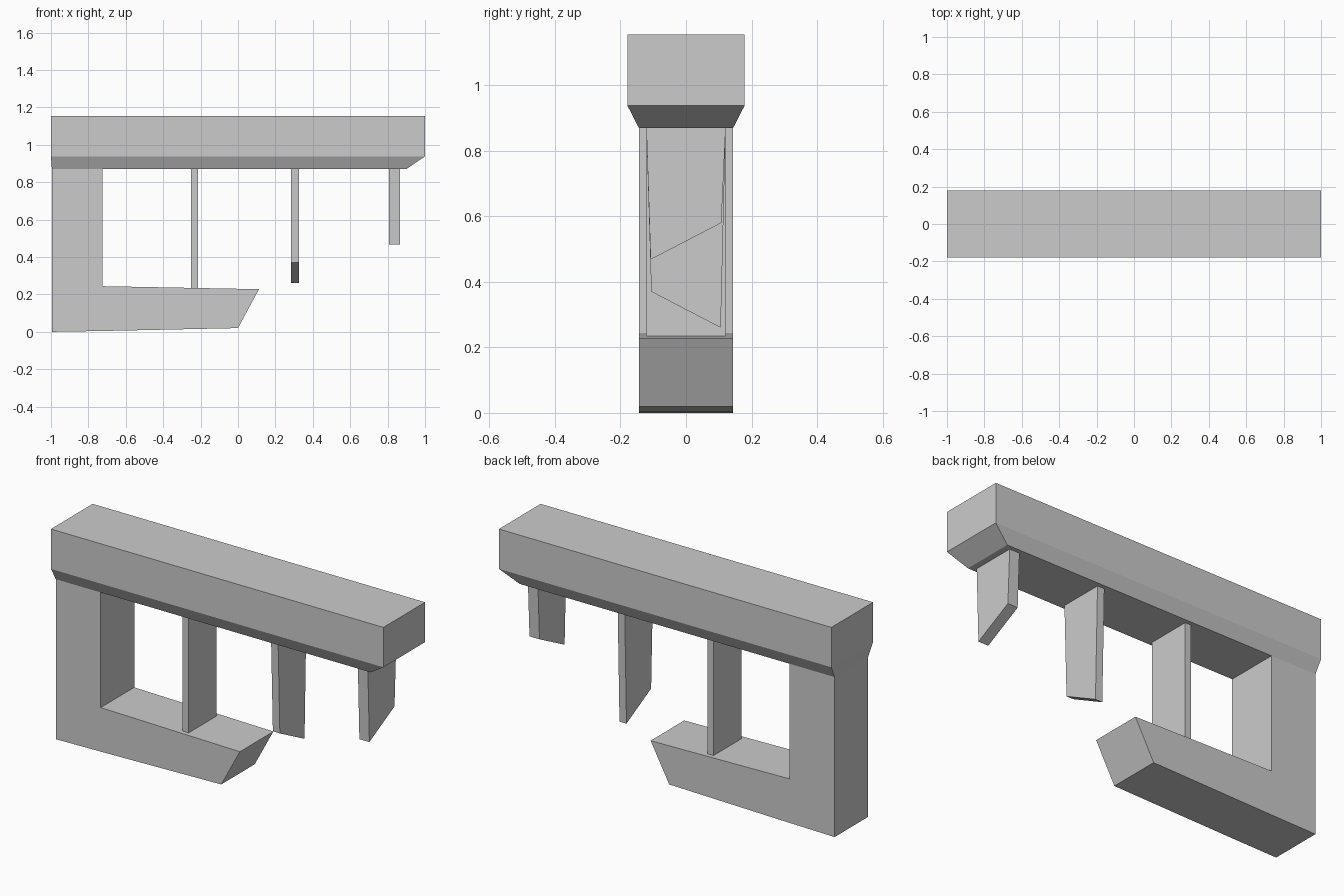
import bpy

if "Cube" in bpy.data.objects:
    bpy.data.objects.remove(bpy.data.objects["Cube"])


def prism(name, loop_a, loop_b):
    """Solid bridging two matching outlines."""
    n = len(loop_a)
    faces = [tuple(range(n)), tuple(reversed(range(n, 2 * n)))]
    faces += [(i, i + n, (i + 1) % n + n, (i + 1) % n) for i in range(n)]
    return solid(name, list(loop_a) + list(loop_b), faces)


def solid(name, verts, faces):
    mesh = bpy.data.meshes.new(name)
    mesh.from_pydata(verts, [], faces)
    obj = bpy.data.objects.new(name, mesh)
    bpy.context.collection.objects.link(obj)
    # Consistent outward normals
    bpy.context.view_layer.objects.active = obj
    obj.select_set(True)
    bpy.ops.object.mode_set(mode='EDIT')
    bpy.ops.mesh.select_all(action='SELECT')
    bpy.ops.mesh.normals_make_consistent(inside=False)
    bpy.ops.object.mode_set(mode='OBJECT')
    obj.select_set(False)
    return obj


def rect(x0, x1, y, z):
    return [(x0, -y, z), (x1, -y, z), (x1, y, z), (x0, y, z)]


# Top beam with chamfered underside, longer slope at the right end
rings = [rect(-0.995, 0.9, 0.144, 0.87), rect(-1, 1, 0.179, 0.938), rect(-1, 1, 0.179, 1.155)]
beam_faces = [(3, 2, 1, 0), (8, 9, 10, 11)]
for r in (0, 4):
    beam_faces += [(r + i, r + (i + 1) % 4, r + 4 + (i + 1) % 4, r + 4 + i) for i in range(4)]
solid("top_beam", sum(rings, []), beam_faces)

# L-shaped support: left post and lower arm
profile = [(-0.995, 0.87), (-0.995, 0.0), (-0.7, 0.005), (0.0, 0.02),
           (0.112, 0.228), (-0.725, 0.244), (-0.725, 0.87)]
prism("support_frame", [(x, -0.144, z) for x, z in profile], [(x, 0.144, z) for x, z in profile])

# Hanging slats: x range, bottom half depth, bottom height at front and back
slats = [("full_slat", -0.25, -0.213, 0.12, 0.232, 0.232),
         ("middle_slat", 0.284, 0.326, 0.106, 0.37, 0.26),
         ("short_slat", 0.806, 0.866, 0.108, 0.468, 0.58)]
for name, x0, x1, yb, zf, zb in slats:
    outline = [(-0.121, 0.87), (-yb, zf), (yb, zb), (0.121, 0.87)]
    prism(name, [(x0, y, z) for y, z in outline], [(x1, y, z) for y, z in outline])
